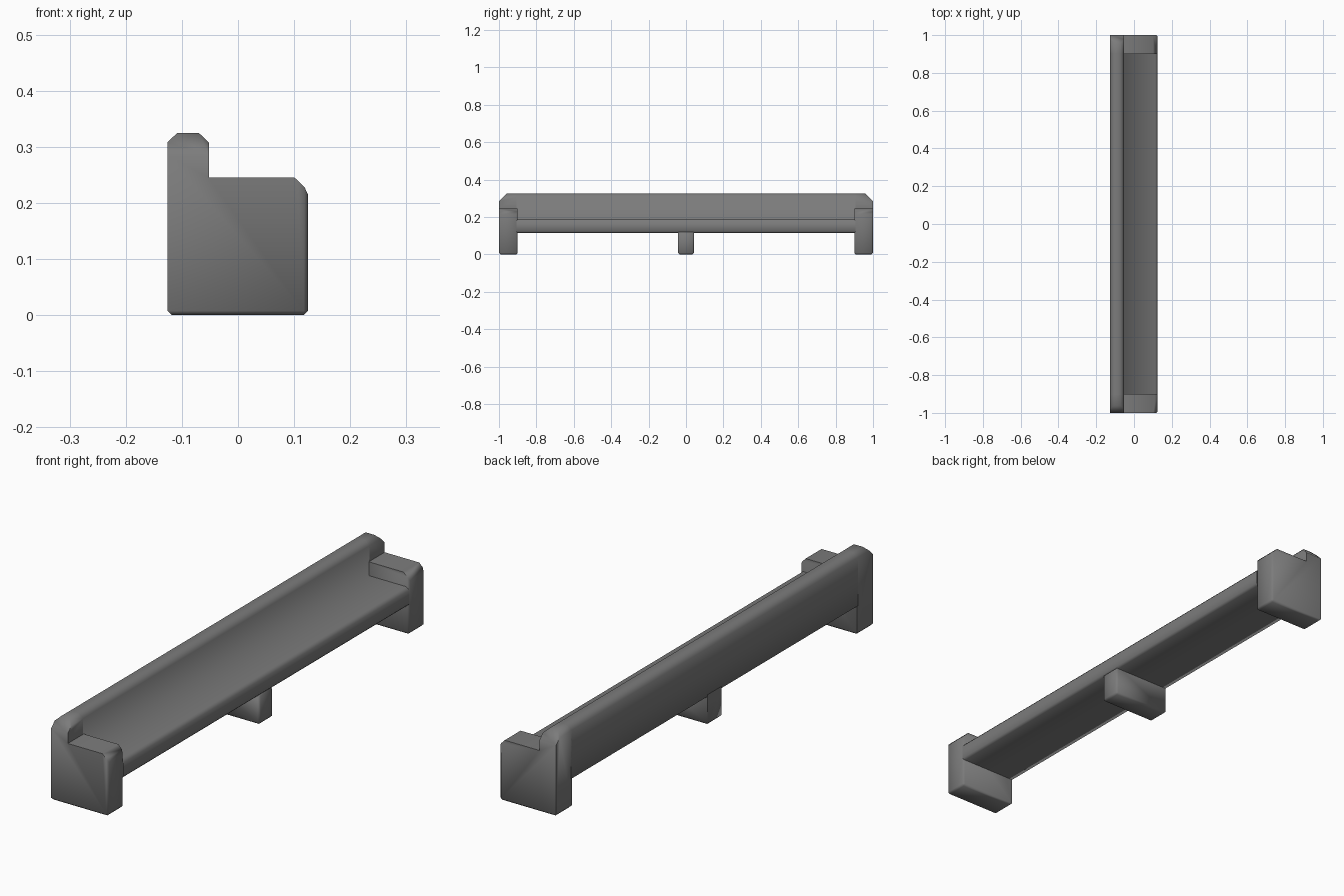
import bpy, bmesh, math
from mathutils import Vector

if "Cube" in bpy.data.objects:
    bpy.data.objects.remove(bpy.data.objects["Cube"])

grey = bpy.data.materials.new("mid grey")
grey.diffuse_color = (0.2, 0.2, 0.2, 1)
grey.use_nodes = True
grey.node_tree.nodes["Principled BSDF"].inputs["Base Color"].default_value = grey.diffuse_color

X0, X1, XB = -0.126, 0.125, -0.052      # back face, front face, front of backrest


def extrude(name, profile, y0, y1, caps=True, bevel=False, cut=0, angle=60):
    """Extrude an x-z outline along y, optionally easing foot and front edges."""
    bm = bmesh.new()
    a = [bm.verts.new((x, y0, z)) for x, z in profile]
    b = [bm.verts.new((x, y1, z)) for x, z in profile]
    n = len(profile)
    for i in range(n):
        j = (i + 1) % n
        bm.faces.new((a[i], a[j], b[j], b[i]))
    if caps:
        bm.faces.new(a[::-1])
        bm.faces.new(b)
    bmesh.ops.recalc_face_normals(bm, faces=bm.faces)
    if cut:  # sloping outer end of the backrest
        bmesh.ops.bisect_plane(bm, geom=bm.verts[:] + bm.edges[:] + bm.faces[:],
                               plane_co=Vector((0, cut, 0.285)),
                               plane_no=Vector((0, cut, 1)), clear_outer=True)
        bmesh.ops.holes_fill(bm, edges=[e for e in bm.edges if e.is_boundary], sides=0)
    if bevel:
        edges = [e for e in bm.edges
                 if all(v.co.z < 0.001 for v in e.verts)
                 or all(v.co.x > X1 - 0.001 for v in e.verts)]
        bmesh.ops.bevel(bm, geom=edges, offset=0.008, offset_type='OFFSET',
                        segments=1, affect='EDGES', clamp_overlap=True)
    bmesh.ops.recalc_face_normals(bm, faces=bm.faces)
    me = bpy.data.meshes.new(name)
    bm.to_mesh(me)
    bm.free()
    me.materials.append(grey)
    ob = bpy.data.objects.new(name, me)
    bpy.context.collection.objects.link(ob)
    bpy.ops.object.select_all(action='DESELECT')
    ob.select_set(True)
    bpy.context.view_layer.objects.active = ob
    bpy.ops.object.shade_smooth_by_angle(angle=math.radians(angle))
    return ob


# Backrest top outline shared by the seat and the arms
back_top = [(XB, 0.308), (XB - 0.018, 0.325), (X0 + 0.018, 0.325), (X0, 0.308)]

# Seat and backrest in one run between the arms
extrude("seat_and_back",
        [(X0, 0.115), (X1 - 0.008, 0.115), (X1, 0.123), (X1, 0.178),
         (X1 - 0.012, 0.19), (XB, 0.19)] + back_top,
        -0.905, 0.905, caps=False, angle=100)

# End arms, full height with the backrest end
arm = [(X0, 0), (X1, 0), (X1, 0.222), (0.101, 0.245), (XB, 0.245)] + back_top
for side, label in ((-1, "front_arm"), (1, "rear_arm")):
    extrude(label, arm, side * 0.90, side * 1.0, bevel=True, cut=side)

# Middle leg
extrude("middle_leg", [(X0, 0), (X1, 0), (X1, 0.122), (X0, 0.122)],
        -0.043, 0.043, bevel=True)
